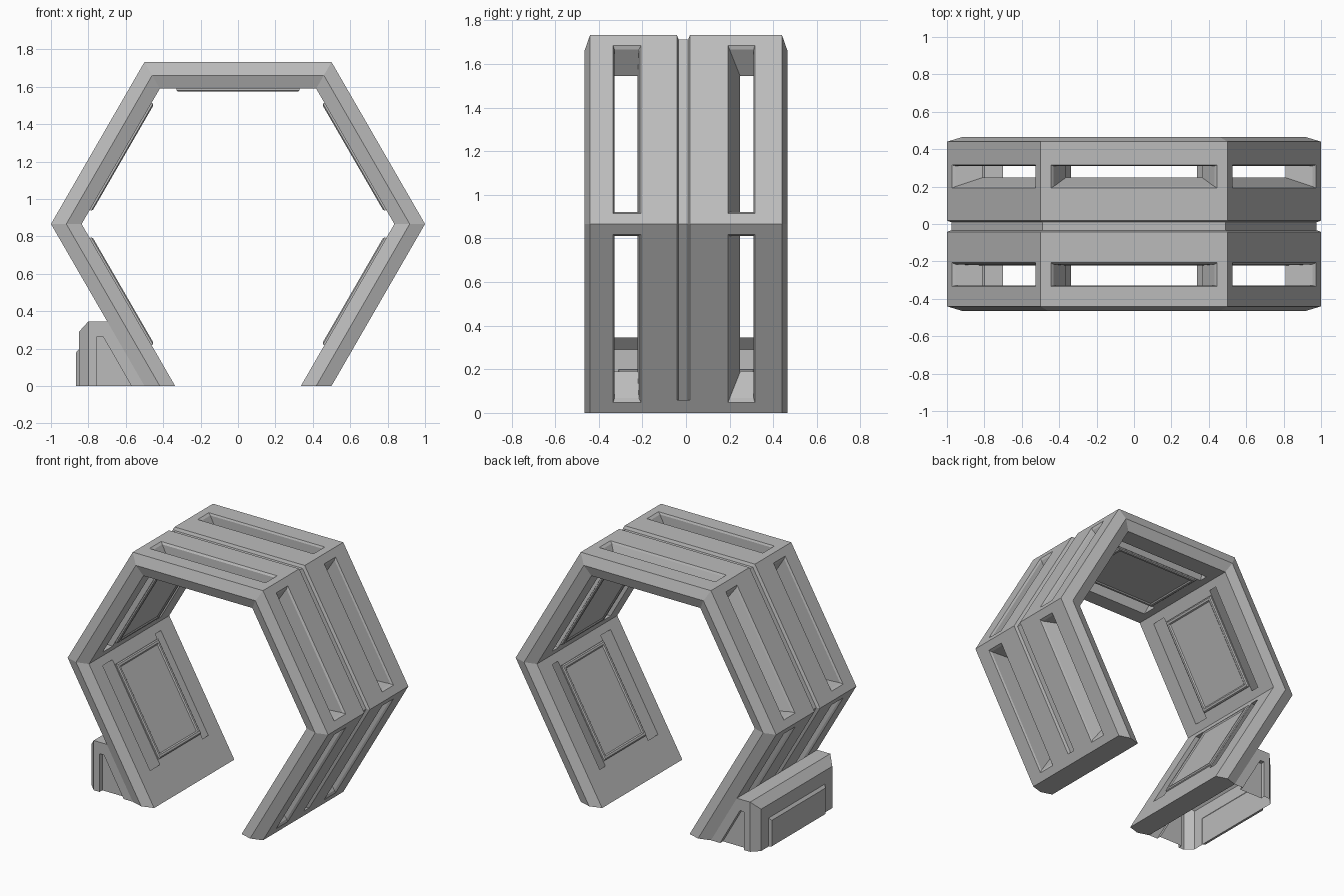
import bpy, bmesh, math
from mathutils import Vector

if "Cube" in bpy.data.objects:
    bpy.data.objects.remove(bpy.data.objects["Cube"])

APOTHEM = math.sqrt(3) / 2
THICK = 0.142
CENTRE = Vector((0, 0, APOTHEM))
PANEL_ANGLES = (-30, 30, 90, 150, 210)

grey = bpy.data.materials.new("plain_grey")
grey.use_nodes = True
grey.diffuse_color = (0.5, 0.5, 0.5, 1)
grey.node_tree.nodes["Principled BSDF"].inputs["Base Color"].default_value = (0.5, 0.5, 0.5, 1)


def finish(name, bm):
    bmesh.ops.recalc_face_normals(bm, faces=bm.faces)
    mesh = bpy.data.meshes.new(name)
    bm.to_mesh(mesh)
    bm.free()
    mesh.materials.append(grey)
    obj = bpy.data.objects.new(name, mesh)
    bpy.context.scene.collection.objects.link(obj)
    return obj


def loft(bm, rings, first_cap=True, last_cap=True):
    """Skin a list of closed rings of points."""
    rows = [[bm.verts.new(p) for p in ring] for ring in rings]
    n = len(rows[0])
    for a, b in zip(rows, rows[1:]):
        for i in range(n):
            j = (i + 1) % n
            bm.faces.new((a[i], a[j], b[j], b[i]))
    if first_cap:
        bm.faces.new(rows[0])
    if last_cap:
        bm.faces.new(rows[-1])


def sweep(name, section, z_end=0.0):
    """Sweep (depth, y) points round the open hexagon, legs ending at z_end."""
    rings = []
    for k in range(6):
        ring = []
        for depth, y in section:
            r = 1 - depth / APOTHEM
            if k in (0, 5):
                x = r - (APOTHEM - z_end) / math.sqrt(3)
                ring.append((x if k == 0 else -x, y, z_end))
            else:
                a = math.radians(60 * (k - 1))
                ring.append((r * math.cos(a), y, APOTHEM + r * math.sin(a)))
        rings.append(ring)
    bm = bmesh.new()
    loft(bm, rings)
    return finish(name, bm)


def panel_ring(angle, depth, half, y0, y1):
    """Rectangle parallel to one hexagon side, at a depth below its outer face."""
    a = math.radians(angle)
    out = Vector((math.cos(a), 0, math.sin(a)))
    along = Vector((-math.sin(a), 0, math.cos(a)))
    mid = CENTRE + out * (APOTHEM - depth)
    return [mid + along * s + Vector((0, y, 0))
            for s, y in ((-half, y0), (half, y0), (half, y1), (-half, y1))]


def cut(target, cutter):
    mod = target.modifiers.new("cut", "BOOLEAN")
    mod.operation = "DIFFERENCE"
    mod.solver = "EXACT"
    mod.object = cutter
    cutter.hide_render = True
    cutter.hide_viewport = True
    cutter.display_type = "WIRE"


# Hexagonal arch with ridged front and back edges
half = THICK / 2
arch = sweep("hexagon_arch", [(0, -0.44), (half, -0.465), (THICK, -0.44),
                              (THICK, 0.44), (half, 0.465), (0, 0.44)])

# Shallow groove round the outside
cut(arch, sweep("groove_cutter", [(-0.02, -0.045), (0, -0.042), (0.02, -0.034),
                                  (0.02, 0.01), (0, 0.018), (-0.02, 0.021)], 0.06))

# Two chamfered, tapering slots through each side
SLOTS = (
    [(-0.01, 0.45, -0.337, -0.203), (0, 0.445, -0.334, -0.207),
     (0.013, 0.43, -0.328, -0.216), (0.16, 0.355, -0.328, -0.222)],
    [(-0.01, 0.45, 0.19, 0.319), (0, 0.445, 0.193, 0.316),
     (0.013, 0.43, 0.2, 0.31), (0.16, 0.355, 0.255, 0.31)],
)
bm = bmesh.new()
for angle in PANEL_ANGLES:
    for slot in SLOTS:
        loft(bm, [panel_ring(angle, *step) for step in slot])
cut(arch, finish("slot_cutter", bm))

# Framed plates on the inside of each side
for angle in PANEL_ANGLES:
    bm = bmesh.new()
    steps = [(THICK - 0.002, 0), (THICK + 0.009, 0), (THICK + 0.015, 0.008),
             (THICK + 0.015, 0.022), (THICK + 0.008, 0.03)]
    loft(bm, [panel_ring(angle, d, 0.33 - i, -0.215 + i, 0.245 - i) for d, i in steps])
    finish("inner_plate", bm)

# Hollow foot block against the outside of the right leg
bm = bmesh.new()
FOOT_TOP = 0.345


def face(*points):
    bm.faces.new([bm.verts.new(p) for p in points])


top_x = -0.5 - FOOT_TOP / math.sqrt(3)
pocket = [(-0.57, 0), (-0.722, 0.265), (-0.755, 0.265), (-0.755, 0)]
side = [(-0.5, 0)] + pocket + [(-0.8, 0), (-0.8, FOOT_TOP), (top_x, FOOT_TOP)]
for s in (1, -1):
    # side wall with a sunken pocket, then the bevelled corner
    outer, inner = s * 0.44, s * 0.41
    face(*[(x, outer, z) for x, z in side])
    face(*[(x, inner, z) for x, z in pocket])
    for (xa, za), (xb, zb) in zip(pocket, pocket[1:]):
        face((xa, outer, za), (xb, outer, zb), (xb, inner, zb), (xa, inner, za))
    face((-0.8, outer, 0), (-0.85, s * 0.39, 0),
         (-0.85, s * 0.39, 0.29), (-0.8, outer, FOOT_TOP))
face((-0.85, -0.39, 0), (-0.85, 0.39, 0), (-0.85, 0.39, 0.29), (-0.85, -0.39, 0.29))
face((-0.85, -0.39, 0.29), (-0.85, 0.39, 0.29), (-0.8, 0.44, FOOT_TOP), (-0.8, -0.44, FOOT_TOP))
face((-0.8, -0.44, FOOT_TOP), (-0.8, 0.44, FOOT_TOP), (top_x, 0.44, FOOT_TOP), (top_x, -0.44, FOOT_TOP))
bmesh.ops.remove_doubles(bm, verts=bm.verts, dist=0.0005)
finish("foot_block", bm)

# Raised plate on the foot block
bm = bmesh.new()
loft(bm, [[(x, -w, 0), (x, w, 0), (x, w, h), (x, -w, h)]
          for x, w, h in ((-0.848, 0.31, 0.2), (-0.865, 0.295, 0.18))], first_cap=False)
finish("foot_plate", bm)
